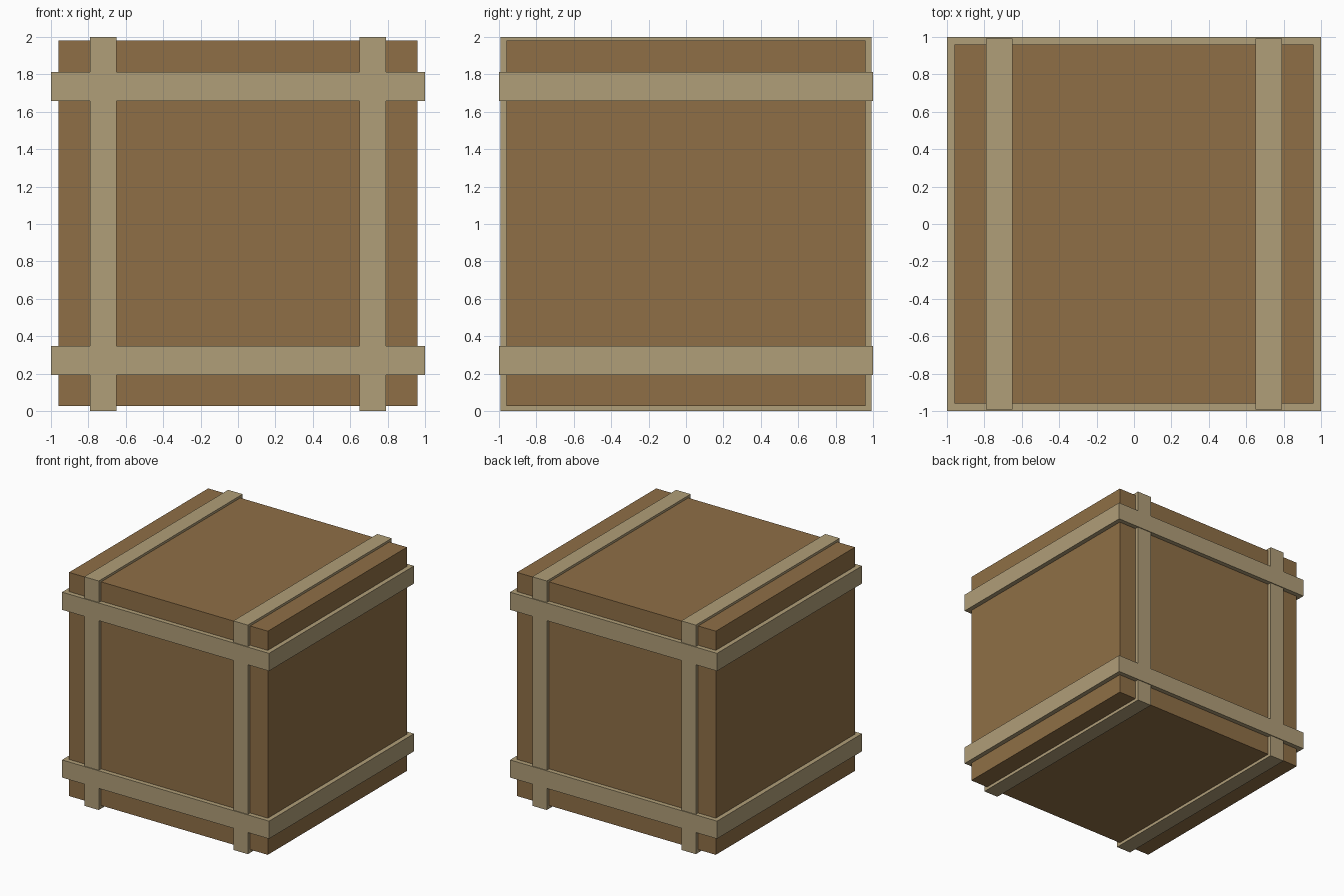
import bpy

if "Cube" in bpy.data.objects:
    bpy.data.objects.remove(bpy.data.objects["Cube"], do_unlink=True)


def make_material(name, rgb):
    mat = bpy.data.materials.new(name)
    mat.use_nodes = True
    color = (*rgb, 1.0)
    mat.diffuse_color = color
    mat.node_tree.nodes["Principled BSDF"].inputs["Base Color"].default_value = color
    return mat


def box(name, low, high, mat):
    """Flat-faced box spanning two opposite corners."""
    center = [(a + b) / 2 for a, b in zip(low, high)]
    bpy.ops.mesh.primitive_cube_add(size=1, location=center)
    obj = bpy.context.object
    obj.name = name
    obj.scale = [b - a for a, b in zip(low, high)]
    bpy.ops.object.transform_apply(location=False, rotation=False, scale=True)
    obj.data.materials.append(mat)
    return obj


brown = make_material("brown wood", (0.275, 0.159, 0.061))
tan = make_material("tan wood", (0.434, 0.342, 0.188))

# Crate body
box("crate_body", (-0.96, -0.96, 0.027), (0.96, 0.96, 1.98), brown)

# Bands running around the front, top, back and underside
for side, x in (("right", -0.72), ("left", 0.72)):
    box(f"{side}_upright_band", (x - 0.07, -0.993, 0), (x + 0.07, 0.993, 2), tan)

# Bands running around the four sides
for level, z in (("lower", 0.27), ("upper", 1.735)):
    box(f"{level}_level_band", (-1, -1, z - 0.077), (1, 1, z + 0.077), tan)
